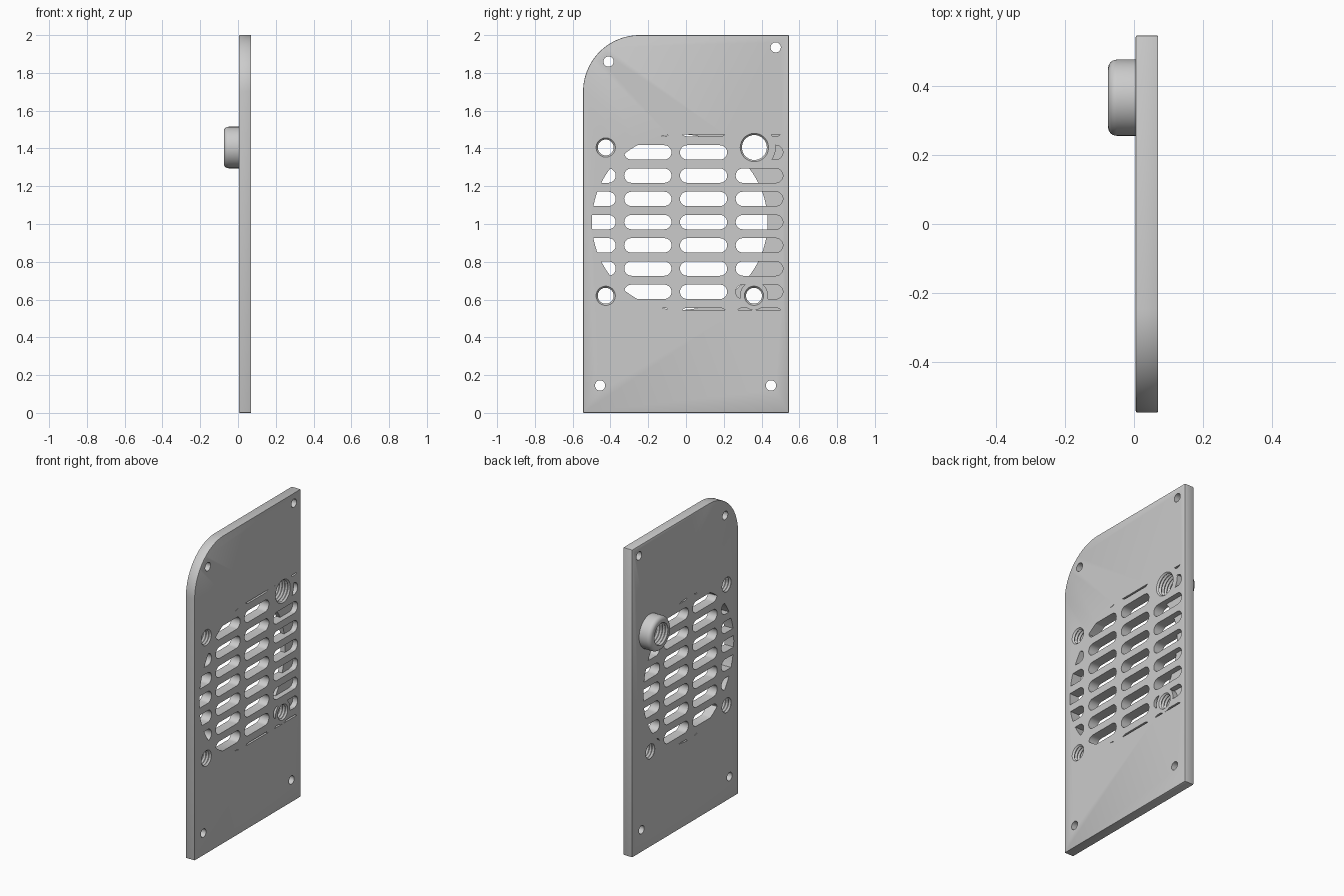
import bpy, bmesh, math
from mathutils import Matrix

if "Cube" in bpy.data.objects:
    bpy.data.objects.remove(bpy.data.objects["Cube"], do_unlink=True)

X0, X1 = 0.005, 0.07          # plate faces
POCKET_X = 0.035              # floor of the blind slot ends
VENT_Y, VENT_Z, VENT_R = -0.033, 1.01, 0.465

grey = bpy.data.materials.new("plain grey")
grey.use_nodes = True
colour = (0.6, 0.6, 0.6, 1)
grey.diffuse_color = colour
grey.node_tree.nodes["Principled BSDF"].inputs["Base Color"].default_value = colour


def make_object(name, bm):
    bmesh.ops.recalc_face_normals(bm, faces=bm.faces[:])
    mesh = bpy.data.meshes.new(name)
    bm.to_mesh(mesh)
    bm.free()
    mesh.materials.append(grey)
    ob = bpy.data.objects.new(name, mesh)
    bpy.context.scene.collection.objects.link(ob)
    return ob


def arc(y, z, r, start, end, n):
    return [(y + r * math.cos(math.radians(start + (end - start) * i / n)),
             z + r * math.sin(math.radians(start + (end - start) * i / n)))
            for i in range(n + 1)]


def add_prism(bm, outline, x0, x1):
    """Extrude a (y, z) outline along x."""
    face = bm.faces.new([bm.verts.new((x0, y, z)) for y, z in outline])
    ext = bmesh.ops.extrude_face_region(bm, geom=[face])
    top = [v for v in ext["geom"] if isinstance(v, bmesh.types.BMVert)]
    bmesh.ops.translate(bm, verts=top, vec=(x1 - x0, 0, 0))


def prisms(name, outlines, x0, x1):
    bm = bmesh.new()
    for outline in outlines:
        add_prism(bm, outline, x0, x1)
    return make_object(name, bm)


def disc(y, z, r, n=64):
    return arc(y, z, r, 0, 360, n)[:-1]


def add_lathe(bm, y, z, profile, n=40):
    """Closed solid turned round the x axis from (x, radius) points."""
    rings = [[bm.verts.new((x, y + r * math.cos(math.tau * i / n),
                            z + r * math.sin(math.tau * i / n))) for i in range(n)]
             for x, r in profile]
    for a, b in zip(rings, rings[1:]):
        for i in range(n):
            j = (i + 1) % n
            bm.faces.new((a[i], a[j], b[j], b[i]))
    bm.faces.new(rings[0])
    bm.faces.new(rings[-1])


def combine(target, tool, operation):
    mod = target.modifiers.new(operation.lower(), 'BOOLEAN')
    mod.object, mod.operation, mod.solver = tool, operation, 'EXACT'
    bpy.context.view_layer.update()
    result = bpy.data.meshes.new_from_object(
        target.evaluated_get(bpy.context.evaluated_depsgraph_get()))
    target.modifiers.clear()
    target.data = result
    bpy.data.objects.remove(tool, do_unlink=True)


# Plate with one large rounded corner and finely eased edges
outline = [(-0.545, 0), (0.545, 0), (0.545, 2)] + arc(-0.245, 1.7, 0.3, 90, 180, 24)
bm = bmesh.new()
add_prism(bm, outline, X0, X1)
bmesh.ops.recalc_face_normals(bm, faces=bm.faces[:])
sharp = [e for e in bm.edges if e.calc_face_angle(0) > 0.8]
bmesh.ops.bevel(bm, geom=sharp, offset=0.004, segments=2, profile=0.5, affect='EDGES')
plate = make_object("vented_plate", bm)

# Round boss on the back of the plate
bm = bmesh.new()
edge = [(-0.05 - 0.025 * math.sin(math.radians(a)), 0.085 + 0.025 * math.cos(math.radians(a)))
        for a in range(90, -1, -15)]
add_lathe(bm, 0.365, 1.405, edge + [(0.03, 0.11)], 64)
combine(plate, make_object("round_boss", bm), 'UNION')


# Rows and columns of slots
def slot_outlines():
    for col in range(4):
        y0 = -0.622 + 0.295 * col
        for row in range(-4, 5):
            z = VENT_Z + 0.123 * row
            yield (arc(y0 + 0.038, z, 0.038, 90, 270, 14)
                   + arc(y0 + 0.212, z, 0.038, -90, 90, 14))


def slot_cutter(name, region, x0, x1):
    """Slots kept inside a region and clear of the screw surrounds."""
    slots = prisms(name, slot_outlines(), x0, x1)
    combine(slots, prisms("region", [region], x0 - 0.1, x1 + 0.1), 'INTERSECT')
    surrounds = [disc(0.365, 1.405, 0.11), disc(0.36, 0.62, 0.075)]
    combine(slots, prisms("surrounds", surrounds, x0 - 0.2, x1 + 0.2), 'DIFFERENCE')
    return slots


# Through slots inside the round vent, blind slots beyond it
vent = disc(VENT_Y, VENT_Z, VENT_R, 96)
half = [(VENT_Y, 0.545), (0.53, 0.545), (0.53, 1.475), (VENT_Y, 1.475)]
combine(plate, slot_cutter("through_slots", vent, -0.1, 0.12), 'DIFFERENCE')
combine(plate, slot_cutter("blind_slots", half, POCKET_X, 0.13), 'DIFFERENCE')

# Threaded holes, cut with ridged tools
bm = bmesh.new()
for y, z, r in ((-0.425, 1.405, 0.042), (-0.425, 0.62, 0.042),
                (0.36, 0.62, 0.042), (0.362, 1.405, 0.066)):
    ridges = [(-0.1 + 0.01 * i, r + (0.009 if i % 2 else 0)) for i in range(20)]
    add_lathe(bm, y, z, ridges)
combine(plate, make_object("threaded_holes", bm), 'DIFFERENCE')

# Small plain mounting holes in the corners
corners = [(-0.41, 1.86), (0.475, 1.935), (-0.455, 0.145), (0.45, 0.145)]
combine(plate, prisms("mounting_holes", [disc(y, z, 0.027, 32) for y, z in corners],
                      -0.1, 0.15), 'DIFFERENCE')

# Smooth shading on curved walls, sharp edges kept
bpy.ops.object.select_all(action='DESELECT')
plate.select_set(True)
bpy.context.view_layer.objects.active = plate
bpy.ops.object.shade_smooth_by_angle(angle=math.radians(30))
